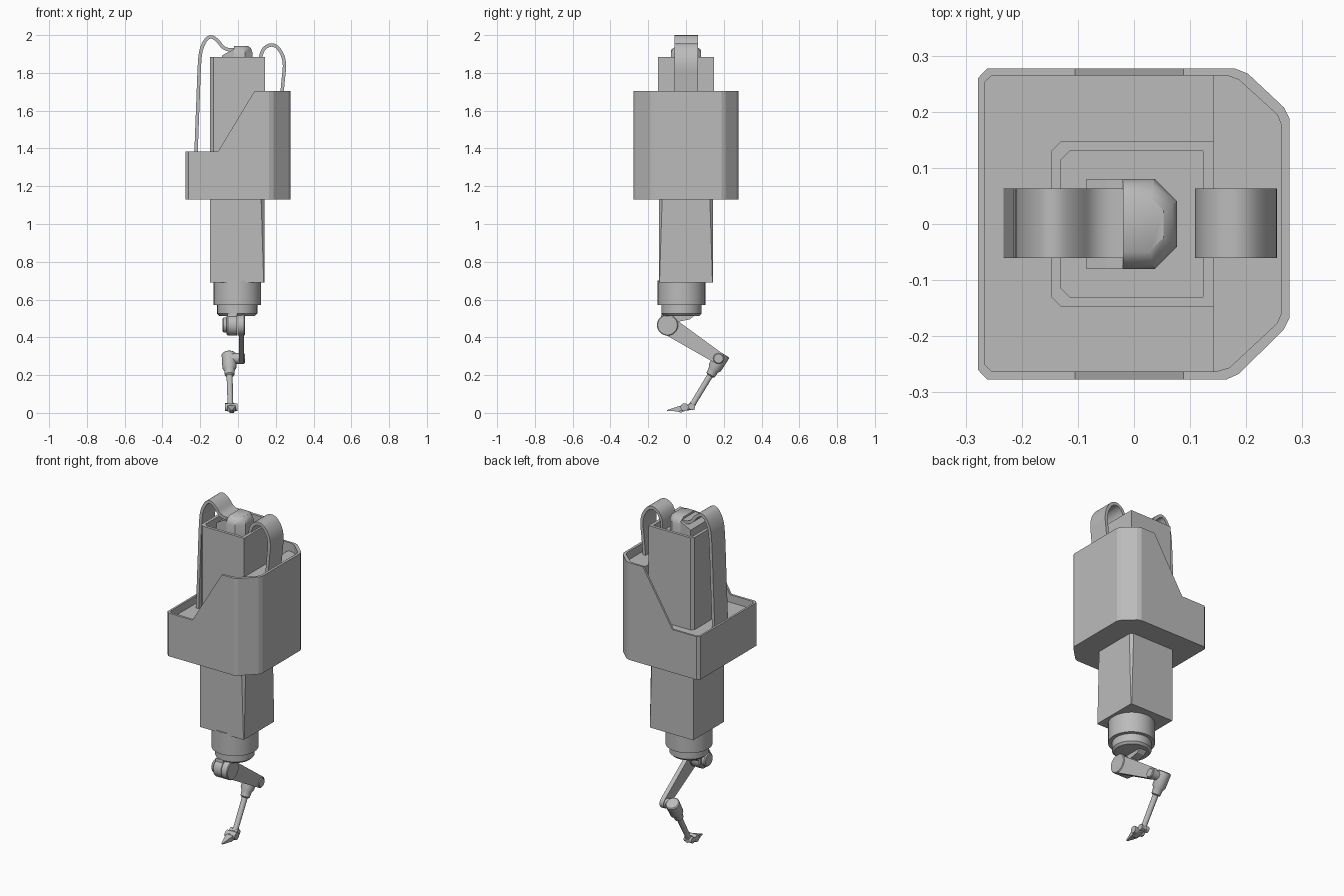
import bpy, bmesh, math
from mathutils import Vector as V

if "Cube" in bpy.data.objects:
    bpy.data.objects.remove(bpy.data.objects["Cube"])

grey = bpy.data.materials.new("plain grey")
grey.diffuse_color = (0.5, 0.5, 0.5, 1)
grey.use_nodes = True
grey.node_tree.nodes["Principled BSDF"].inputs["Base Color"].default_value = grey.diffuse_color


def loft(name, rings, smooth=False):
    """Skin a list of equal-sized rings and cap both ends."""
    bm = bmesh.new()
    loops = [[bm.verts.new(p) for p in r] for r in rings]
    n = len(rings[0])
    for a, b in zip(loops, loops[1:]):
        for i in range(n):
            bm.faces.new((a[i], a[(i + 1) % n], b[(i + 1) % n], b[i]))
    bm.faces.new(loops[0][::-1])
    bm.faces.new(loops[-1])
    bmesh.ops.recalc_face_normals(bm, faces=bm.faces)
    me = bpy.data.meshes.new(name)
    bm.to_mesh(me)
    bm.free()
    ob = bpy.data.objects.new(name, me)
    bpy.context.collection.objects.link(ob)
    me.materials.append(grey)
    if smooth:
        bpy.ops.object.select_all(action='DESELECT')
        ob.select_set(True)
        bpy.context.view_layer.objects.active = ob
        bpy.ops.object.shade_smooth_by_angle(angle=math.radians(35))
    return ob


def prism(name, outline, z0, z1):
    return loft(name, [[(x, y, z) for x, y in outline] for z in (z0, z1)])


def turned(name, start, axis, stations, n=24):
    """Round part: stations are (distance along axis, radius)."""
    axis = V(axis).normalized()
    u = axis.orthogonal().normalized()
    w = axis.cross(u)
    rings = []
    for d, r in stations:
        c = V(start) + axis * d
        rings.append([c + r * (u * math.cos(2 * math.pi * i / n) +
                               w * math.sin(2 * math.pi * i / n)) for i in range(n)])
    return loft(name, rings, True)


def cut(ob, cutter):
    """Subtract the cutter and throw it away."""
    m = ob.modifiers.new("cut", 'BOOLEAN')
    m.operation, m.solver, m.object = 'DIFFERENCE', 'EXACT', cutter
    bpy.context.view_layer.objects.active = ob
    bpy.ops.object.modifier_apply(modifier=m.name)
    bpy.data.objects.remove(cutter)


def box_outline(x0, x1, y, c):
    """Rectangle with clipped corners on the -x side."""
    return [(x1, -y), (x1, y), (x0 + c, y), (x0, y - c), (x0, c - y), (x0 + c, -y)]


# Housing: clipped corners, stepped and sloped top, hollow
outer = [(.165, -.277), (.187, -.267), (.267, -.188), (.277, -.168), (.277, .188),
         (.267, .208), (.203, .268), (.18, .277), (-.262, .277), (-.278, .26),
         (-.278, -.26), (-.262, -.277)]
right_inner = [(.145, -.263), (.17, -.256), (.255, -.177), (.262, -.16), (.262, .178),
               (.255, .195), (.187, .257), (.165, .265)]
inner = right_inner + [(-.253, .265), (-.266, .253), (-.266, -.25), (-.253, -.263)]
housing = prism("housing", outer, 1.13, 1.705)
cut(housing, prism("cavity_cutter", inner, 1.34, 1.8))
side = [(-.4, 1.385), (-.105, 1.385), (.088, 1.705), (.088, 1.9), (-.4, 1.9)]
cut(housing, loft("slope_cutter", [[(x, y, z) for x, z in side] for y in (-.4, .4)]))
prism("housing_raised_floor", [(.142, -.263)] + right_inner + [(.142, .265)], 1.3, 1.655)

# Column: hollow upper part and lower part with tapering corners
column = prism("upper_column", box_outline(-.148, .142, .147, .017), 1.13, 1.885)
cut(column, prism("column_cutter", box_outline(-.13, .123, .13, .015), 1.83, 2))
rings = []
for z, c in ((.69, .003), (1.14, .017)):
    x0, x1, y = -.148, .139, .143
    rings.append([(x0, -y, z), (x1 - c, -y, z), (x1, c - y, z),
                  (x1, y - c, z), (x1 - c, y, z), (x0, y, z)])
loft("lower_column", rings)

# Collar below the column
turned("collar", (-.003, -.024, .7), (0, 0, -1), [(0, .126), (.13, .126)], 40)
turned("collar_ring", (-.004, -.024, .58), (0, 0, -1),
       [(0, .106), (.055, .106), (.067, .094)], 40)

# Cap on top of the column
dome = []
for z, s in ((1.82, 1), (1.905, 1), (1.93, .87), (1.943, .62)):
    xs, ys = .077 - .08 * (1 - s) * .8, .08 * s
    dome.append([(-.02, -ys, z), (xs - .04 * s, -ys, z), (xs, -ys / 2, z),
                 (xs, ys / 2, z), (xs - .04 * s, ys, z), (-.02, ys, z)])
loft("cap_front", dome, True)
back = [(-.085, 1.82), (-.085, 1.892), (-.05, 1.912), (-.02, 1.925), (-.02, 1.82)]
loft("cap_back", [[(x, y, z) for x, z in back] for y in (-.08, .08)])


def belt(name, pts):
    """Flat strap swept along a smoothed path in the xz plane."""
    pts = [V((x, 0, z)) for x, z in pts]
    ext = [2 * pts[0] - pts[1]] + pts + [2 * pts[-1] - pts[-2]]
    path = []
    for a, b, c, d in zip(ext, ext[1:], ext[2:], ext[3:]):
        for k in range(4):
            t = k / 4
            path.append(.5 * (2 * b + (c - a) * t + (2 * a - 5 * b + 4 * c - d) * t * t
                              + (3 * b - a - 3 * c + d) * t ** 3))
    path.append(pts[-1])
    rings = []
    for i, p in enumerate(path):
        t = (path[min(i + 1, len(path) - 1)] - path[max(i - 1, 0)]).normalized()
        o = V((-t.z, 0, t.x)) * .009
        rings.append([p + s * o + V((0, y, 0))
                      for s, y in ((1, -.061), (1, .063), (-1, .063), (-1, -.061))])
    loft(name, rings, True)


belt("left_belt", [(-.224, 1.33), (-.213, 1.62), (-.203, 1.86), (-.19, 1.935),
                   (-.165, 1.98), (-.138, 1.99), (-.108, 1.97), (-.08, 1.937),
                   (-.05, 1.923), (-.01, 1.923)])
belt("right_belt", [(.118, 1.83), (.12, 1.885), (.137, 1.927), (.17, 1.947), (.205, 1.938),
                    (.235, 1.895), (.246, 1.84), (.24, 1.77), (.228, 1.64)])

# Hip: bracket hanging from the collar, drum and side disc
bracket = [(-.13, .525), (.055, .525), (.02, .495), (-.03, .485), (-.06, .45), (-.14, .45)]
loft("hip_bracket", [[(x, y, z) for y, z in bracket] for x in (-.055, -.006)])
turned("hip_drum", (-.06, -.098, .465), (1, 0, 0), [(0, .05), (.006, .056), (.055, .056)], 32)
turned("hip_disc", (-.082, -.098, .465), (1, 0, 0), [(0, .034), (.006, .04), (.03, .04)], 32)
turned("hip_cover", (-.002, -.098, .465), (1, 0, 0), [(0, .056), (.034, .056), (.038, .052)], 32)

# Thigh: tapered bar with rounded ends
hip, knee = V((-.098, .465)), V((.172, .29))
ang = math.atan2(knee.y - hip.y, knee.x - hip.x)
shape = []
for c, r, off in ((hip, .05, math.pi / 2), (knee, .032, -math.pi / 2)):
    for i in range(11):
        a = ang + off + math.pi * i / 10
        shape.append((c.x + r * math.cos(a), c.y + r * math.sin(a)))
loft("thigh", [[(x, y, z) for y, z in shape] for x in (.005, .031)], True)
turned("knee_axle", (-.05, .172, .288), (1, 0, 0), [(0, .028), (.082, .028), (.086, .024)])

# Shin: thick socket, neck, thin rod
top, ankle = V((-.048, .197, .312)), V((-.04, .03, .037))
turned("shin", top, ankle - top,
       [(0, .034), (.005, .039), (.085, .037), (.1, .028), (.13, .025),
        (.136, .016), (.3, .015), (.322, .018)])

# Foot: ankle joint, sole bar and pointed toe
turned("ankle_joint", (-.068, .03, .034), (1, 0, 0), [(0, .018), (.05, .018)], 16)
turned("foot_bar", (-.038, .045, .033), (0, -1, -.1), [(0, .016), (.07, .017)], 12)
turned("toe_joint", (-.068, -.008, .03), (1, 0, 0), [(0, .021), (.066, .021)], 16)
loft("toe", [[(x0, y, z0), (x1, y, z0), (x1, y, z1), (x0, y, z1)] for y, x0, x1, z0, z1 in
             ((0, -.058, -.01, .012, .045), (-.04, -.054, -.014, .008, .035),
              (-.1, -.038, -.03, .01, .015))])
loft("claw_base", [[(x, y, z) for y, z in ((0, .03), (-.05, .012), (-.03, 0), (0, .012))]
                   for x in (-.045, -.022)])
